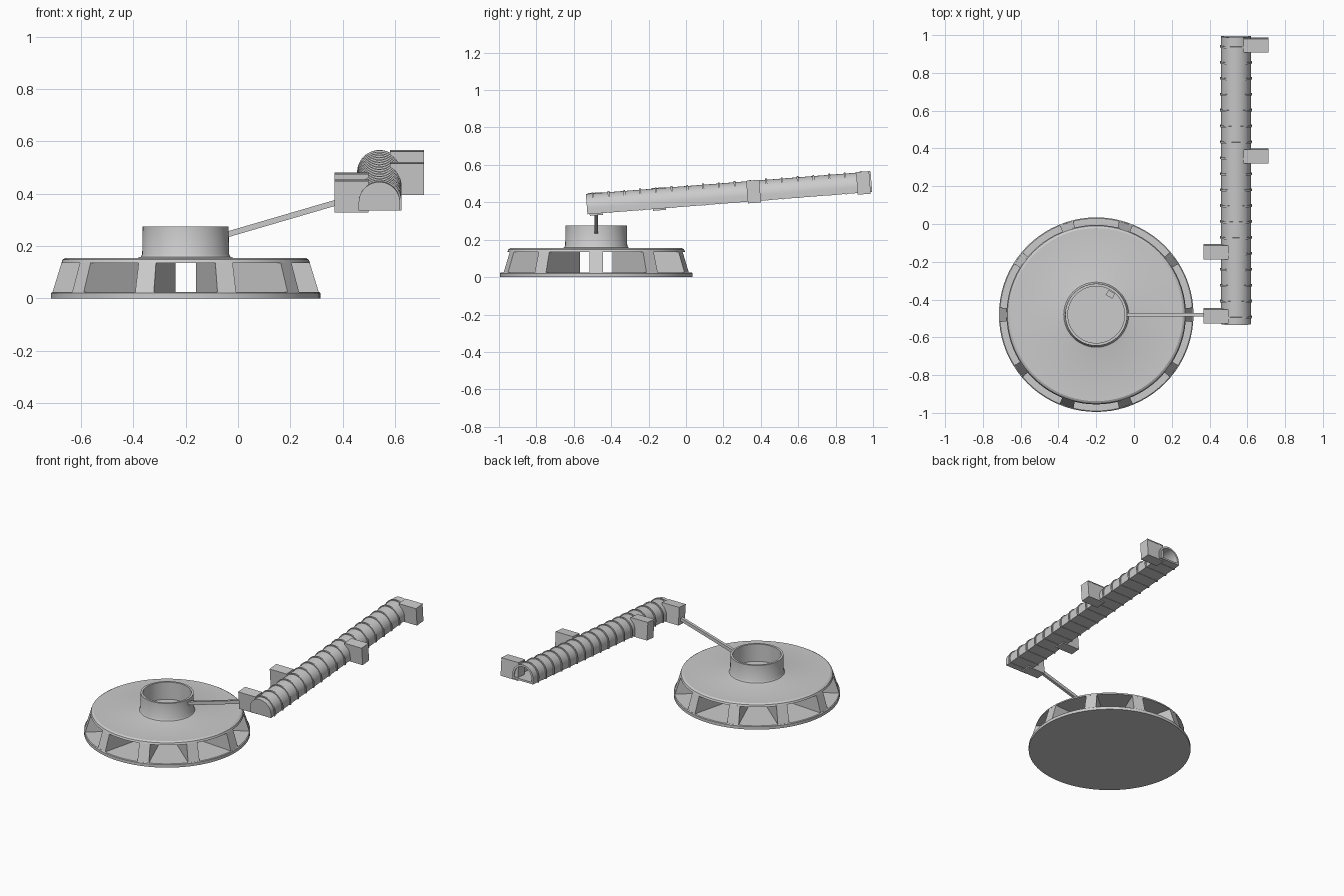
import bpy, bmesh
from math import sin, cos, pi, radians, atan2
from mathutils import Matrix, Vector

if "Cube" in bpy.data.objects:
    bpy.data.objects.remove(bpy.data.objects["Cube"])

CX, CY = -0.2, -0.48


def make(name, bm, matrix=None, smooth=True):
    bmesh.ops.recalc_face_normals(bm, faces=bm.faces)
    me = bpy.data.meshes.new(name)
    bm.to_mesh(me)
    bm.free()
    ob = bpy.data.objects.new(name, me)
    bpy.context.collection.objects.link(ob)
    if matrix:
        ob.matrix_world = matrix
    if smooth:
        bpy.ops.object.select_all(action='DESELECT')
        ob.select_set(True)
        bpy.context.view_layer.objects.active = ob
        bpy.ops.object.shade_smooth_by_angle(angle=radians(30))
    return ob


def lathe(name, profile, n=80):
    """Revolve a profile that starts and ends on the axis."""
    bm = bmesh.new()
    vs = [bm.verts.new((r, 0, z)) for r, z in profile]
    es = [bm.edges.new(p) for p in zip(vs, vs[1:])]
    bmesh.ops.spin(bm, geom=vs + es, cent=(0, 0, 0), axis=(0, 0, 1),
                   angle=2 * pi, steps=n, use_duplicate=False)
    bmesh.ops.remove_doubles(bm, verts=bm.verts, dist=1e-5)
    return make(name, bm, Matrix.Translation((CX, CY, 0)))


def box(name, size, loc, matrix=Matrix()):
    bm = bmesh.new()
    bmesh.ops.create_cube(bm, size=1, matrix=Matrix.Diagonal((*size, 1)))
    return make(name, bm, matrix @ Matrix.Translation(loc), False)


def arch(w, top, floor, n=24):
    """D-shaped outline: flat floor, short sides, round top."""
    spring = top - w
    pts = [(w, floor)]
    pts += [(w * cos(pi * i / n), spring + w * sin(pi * i / n)) for i in range(n + 1)]
    return pts + [(-w, floor)]


def arch_tube(bm, outer, inner, y0, y1):
    loops = [[bm.verts.new((x, y, z)) for x, z in prof]
             for prof, y in ((outer, y0), (outer, y1), (inner, y1), (inner, y0))]
    n = len(outer)
    for a in range(4):
        p, q = loops[a], loops[(a + 1) % 4]
        for i in range(n):
            j = (i + 1) % n
            bm.faces.new((p[i], p[j], q[j], q[i]))


# Round base: floor disc, roof plate with open neck
lathe("base_floor", [(0, 0), (0.515, 0), (0.515, 0.02), (0.51, 0.024), (0, 0.024)])
lathe("base_roof_and_neck", [
    (0, 0.135), (0.475, 0.135), (0.47, 0.148), (0.458, 0.155), (0.182, 0.155),
    (0.172, 0.158), (0.166, 0.168), (0.164, 0.275), (0.15, 0.275), (0.15, 0.157), (0, 0.157)])

# Ten radial wedge walls between the windows
bm = bmesh.new()
half = radians(4.2)
for k in range(10):
    a = k * pi / 5
    sides = [[bm.verts.new((r * cos(a + s), r * sin(a + s), z)) for r, z in
              ((0.165, 0.02), (0.511, 0.02), (0.475, 0.137), (0.165, 0.137))]
             for s in (-half, half)]
    bm.faces.new(sides[0])
    bm.faces.new(sides[1])
    for i in range(4):
        j = (i + 1) % 4
        bm.faces.new((sides[0][i], sides[0][j], sides[1][j], sides[1][i]))
make("base_radial_walls", bm, Matrix.Translation((CX, CY, 0)), False)

# Small block on the neck floor
box("neck_block", (0.04, 0.03, 0.02), (0, 0, 0),
    Matrix.Translation((-0.125, -0.372, 0.162)) @ Matrix.Rotation(radians(-30), 4, 'Z'))

# Sloping link from neck to tunnel
p0, p1 = Vector((-0.045, -0.48, 0.243)), Vector((0.4, -0.48, 0.373))
d = p1 - p0
box("link_bar", (d.length, 0.02, 0.022), (0, 0, 0),
    Matrix.Translation((p0 + p1) / 2) @ Matrix.Rotation(-atan2(d.z, d.x), 4, 'Y'))

# Inclined tunnel, closed at the front and open at the back
LEN = 1.525
tilt = Matrix.Translation((0.54, -0.525, 0.336)) @ Matrix.Rotation(radians(4.5), 4, 'X')
bm = bmesh.new()
arch_tube(bm, arch(0.079, 0.109, 0), arch(0.066, 0.096, 0.012), 0, LEN)
make("tunnel_shell", bm, tilt)

bm = bmesh.new()
cap = bm.faces.new([bm.verts.new((x, -0.002, z)) for x, z in arch(0.079, 0.109, 0)])
ext = bmesh.ops.extrude_face_region(bm, geom=[cap], use_keep_orig=True)
bmesh.ops.translate(bm, vec=(0, 0.012, 0),
                    verts=[v for v in ext["geom"] if isinstance(v, bmesh.types.BMVert)])
make("tunnel_front_cap", bm, tilt)

# Thin ribs along the tunnel
bm = bmesh.new()
for k in range(18):
    y = 0.03 + k * 0.0845
    arch_tube(bm, arch(0.085, 0.115, -0.002), arch(0.077, 0.107, 0.004), y, y + 0.01)
make("tunnel_ribs", bm, tilt)

# Side doorways, two on the left and two on the right
for i, (y, side) in enumerate(((0.045, -1), (0.385, -1), (0.893, 1), (1.482, 1))):
    box(f"side_doorway_{i + 1}", (0.13, 0.07, 0.12), (side * 0.106, y, 0.051), tilt)
    box(f"doorway_roof_{i + 1}", (0.13, 0.074, 0.006), (side * 0.106, y, 0.109), tilt)
